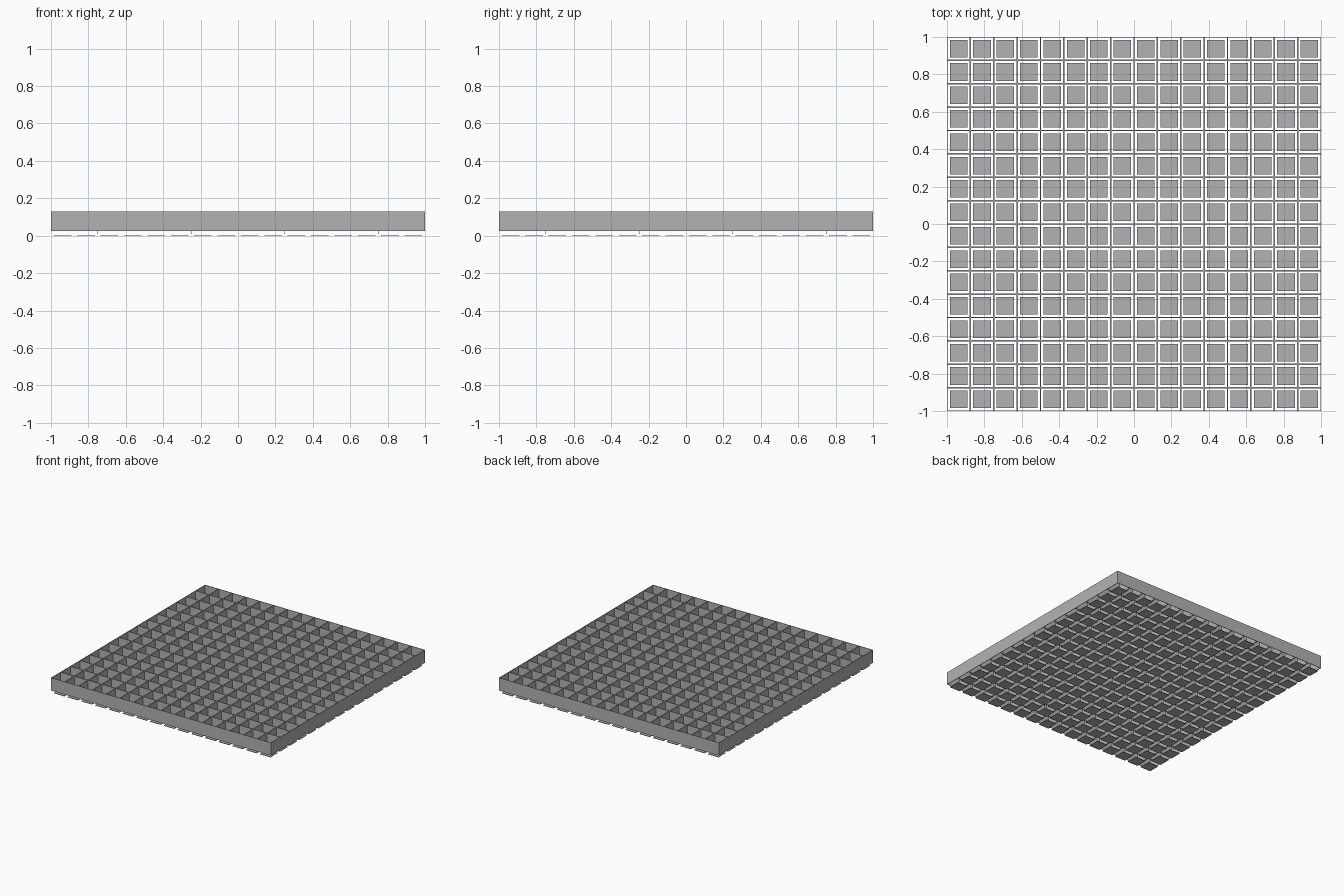
import bpy, bmesh
from mathutils import Matrix, Vector

CELLS = 16
PITCH = 2 / CELLS
HALF_WALL = 0.005
WALL_LOW, WALL_HIGH = 0.025, 0.13
TILE, TILE_THICK = 0.094, 0.004

if "Cube" in bpy.data.objects:
    bpy.data.objects.remove(bpy.data.objects["Cube"])

grey = bpy.data.materials.new("mid grey")
grey.use_nodes = True
colour = (0.45, 0.45, 0.45, 1)
grey.diffuse_color = colour
grey.node_tree.nodes["Principled BSDF"].inputs["Base Color"].default_value = colour


def finish(name, bm):
    bmesh.ops.recalc_face_normals(bm, faces=bm.faces[:])
    mesh = bpy.data.meshes.new(name)
    bm.to_mesh(mesh)
    bm.free()
    mesh.materials.append(grey)
    bpy.context.collection.objects.link(bpy.data.objects.new(name, mesh))


def add_box(bm, centre, size):
    matrix = Matrix.Translation(centre) @ Matrix.Diagonal((*size, 1))
    bmesh.ops.create_cube(bm, size=1, matrix=matrix)


# Egg-crate lattice: inset every cell, open it, and raise the remaining rims
bm = bmesh.new()
bmesh.ops.create_grid(bm, x_segments=CELLS, y_segments=CELLS, size=1,
                      matrix=Matrix.Translation((0, 0, WALL_LOW)))
cells = bm.faces[:]
bmesh.ops.inset_individual(bm, faces=cells, thickness=HALF_WALL)
bmesh.ops.delete(bm, geom=cells, context='FACES')
rims = bm.faces[:]
raised = bmesh.ops.extrude_face_region(bm, geom=rims, use_keep_orig=True)["geom"]
bmesh.ops.translate(bm, vec=Vector((0, 0, WALL_HIGH - WALL_LOW)),
                    verts=[v for v in raised if isinstance(v, bmesh.types.BMVert)])
finish("lattice_walls", bm)

# Separate thin tiles below the cells
bm = bmesh.new()
for i in range(CELLS):
    for j in range(CELLS):
        x, y = ((n + 0.5) * PITCH - 1 for n in (i, j))
        add_box(bm, (x, y, TILE_THICK / 2), (TILE, TILE, TILE_THICK))
finish("floor_tiles", bm)

# Small support pins under the wall crossings
bm = bmesh.new()
for x in (-0.75, -0.25, 0.25, 0.75):
    for y in (-0.75, -0.25, 0.25, 0.75):
        add_box(bm, (x, y, 0.0175), (HALF_WALL, HALF_WALL, 0.019))
finish("support_pins", bm)
